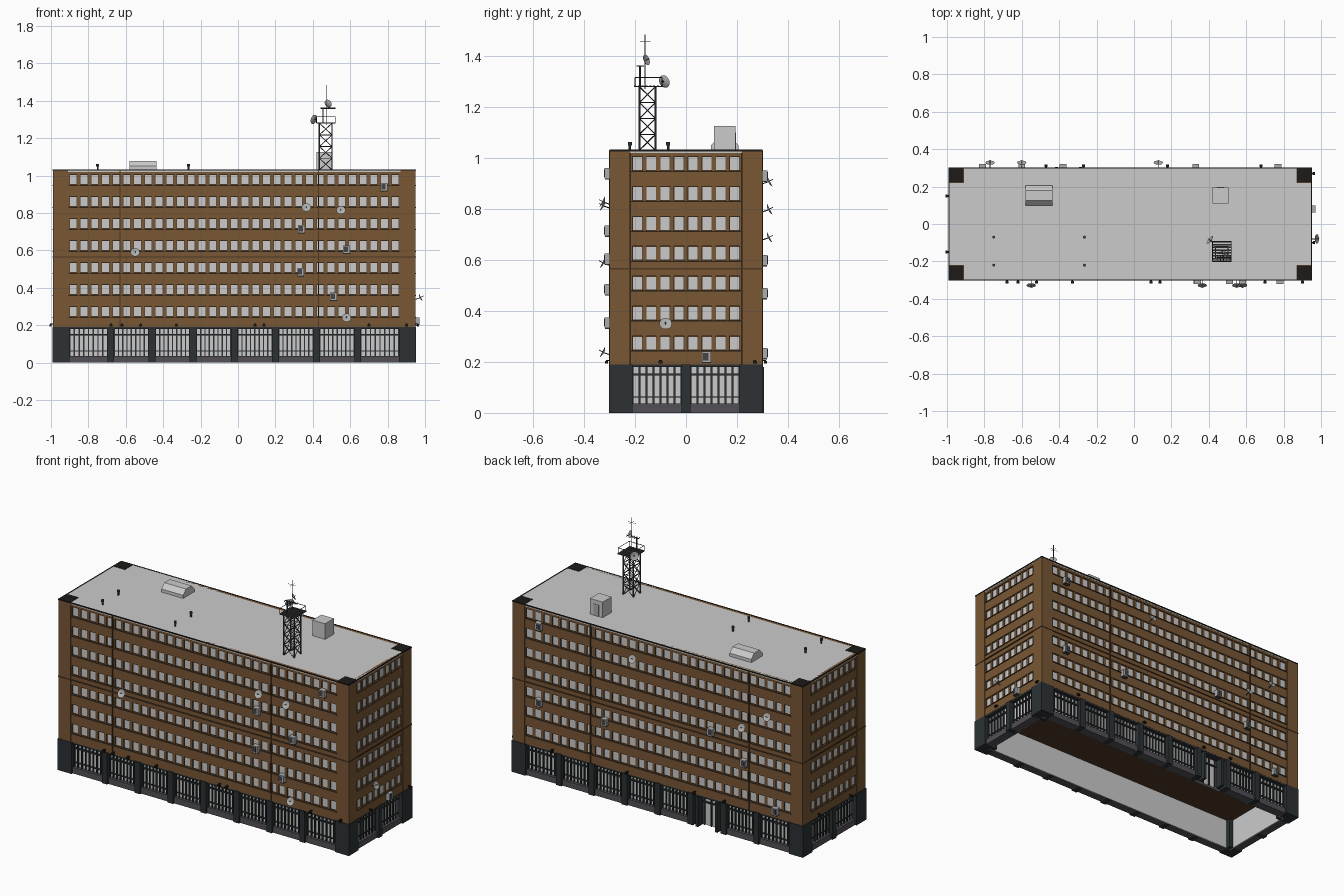
import bpy, bmesh, math
from mathutils import Vector, Matrix

if "Cube" in bpy.data.objects:
    bpy.data.objects.remove(bpy.data.objects["Cube"])

def mat(name, c):
    m = bpy.data.materials.new(name)
    m.diffuse_color = (*c, 1)
    m.use_nodes = True
    m.node_tree.nodes["Principled BSDF"].inputs["Base Color"].default_value = m.diffuse_color
    return m

BROWN = mat("brown_brick", (0.19, 0.095, 0.035))
DKBROWN = mat("dark_brown", (0.075, 0.04, 0.018))
DARK = mat("dark_stone", (0.025, 0.031, 0.034))
PLINTH = mat("plinth_grey", (0.085, 0.08, 0.09))
METAL = mat("dark_metal", (0.06, 0.06, 0.062))
PALE = mat("pale_grey", (0.42, 0.42, 0.42))
BLACK = mat("roof_black", (0.012, 0.011, 0.01))

parts = {}
def part(name, m=None):
    if name not in parts:
        parts[name] = (bmesh.new(), m)
    return parts[name][0]

def xf(org, rx, ry):
    return Matrix(((rx[0], ry[0], 0, org[0]), (rx[1], ry[1], 0, org[1]), (0, 0, 1, 0), (0, 0, 0, 1)))

# Each side: local x runs along the wall, local y outwards, z up
CX, HL, HW = -0.02, 0.97, 0.30
FRONT = xf((CX, -HW), (1, 0), (0, -1))
BACK = xf((CX, HW), (1, 0), (0, 1))
RIGHT = xf((CX + HL, 0), (0, 1), (1, 0))
LEFT = xf((CX - HL, 0), (0, 1), (-1, 0))
WORLD = Matrix.Identity(4)

def box(bm, x0, x1, y0, y1, z0, z1, M=WORLD):
    S = Matrix.Translation(((x0 + x1) / 2, (y0 + y1) / 2, (z0 + z1) / 2)) @ Matrix.Diagonal((x1 - x0, y1 - y0, z1 - z0, 1))
    r = bmesh.ops.create_cube(bm, size=1, matrix=M @ S)
    if M.determinant() < 0:
        bmesh.ops.reverse_faces(bm, faces=list({f for v in r['verts'] for f in v.link_faces}))

def rod(bm, a, b, r=0.003, n=6):
    a, b = Vector(a), Vector(b)
    d = b - a
    M = Matrix.Translation((a + b) / 2) @ d.to_track_quat('Z', 'Y').to_matrix().to_4x4()
    bmesh.ops.create_cone(bm, cap_ends=True, segments=n, radius1=r, radius2=r, depth=d.length, matrix=M)

def dish(bm, c, d, r=0.025, n=14):
    # shallow bowl with an outer and inner skin, plus feed arm
    c, d = Vector(c), Vector(d).normalized()
    M = Matrix.Translation(c) @ d.to_track_quat('Z', 'Y').to_matrix().to_4x4()
    prof = [(0.25, -0.28), (0.7, -0.16), (1, 0), (0.68, -0.1), (0.22, -0.2)]
    rings = [[bm.verts.new(M @ Vector((r * p * math.cos(2 * math.pi * i / n), r * p * math.sin(2 * math.pi * i / n), r * h)))
              for i in range(n)] for p, h in prof]
    for A, B in zip(rings, rings[1:]):
        for i in range(n):
            bm.faces.new((A[i], A[(i + 1) % n], B[(i + 1) % n], B[i]))
    bm.faces.new(rings[0][::-1])
    bm.faces.new(rings[-1])
    rod(bm, c - d * r * 0.2, c + d * r * 0.6, 0.0015, 4)

# Solid core, roof and hollow ground-floor room
box(part("upper_core", DKBROWN), CX - HL + .014, CX + HL - .014, -HW + .014, HW - .014, 0.19, 1.025)
box(part("roof"), CX - HL + .002, CX + HL - .002, -HW + .002, HW - .002, 1.02, 1.031)

ROWS = [0.273 + 0.1176 * i for i in range(7)]
WH = 0.025
def facade(M, half, corner, nwin, nbay, npane, door=None):
    zone = half - corner
    sp = part("spandrels", BROWN)
    edges = [0.19] + [e for z in ROWS for e in (z - WH - .006, z + WH + .003)] + [1.031]
    for z0, z1 in zip(edges[::2], edges[1::2]):
        box(sp, -zone, zone, -.02, -.003, z0, z1, M)
    pitch = 2 * zone / nwin
    for z in ROWS:
        box(part("window_sills", DKBROWN), -zone, zone, -.016, .001, z - WH - .009, z - WH - .004, M)
        for i in range(nwin + 1):
            u = -zone + pitch * i
            box(part("window_piers", BROWN), max(u - .008, -zone), min(u + .008, zone), -.016, -.006, z - WH - .01, z + WH + .01, M)
        for i in range(nwin):
            u = -zone + pitch * (i + .5)
            box(part("window_panes"), u - .018, u + .018, -.016, -.011, z - WH, z + WH, M)
            box(part("window_frames", METAL), u + .018, u + .021, -.016, -.008, z - WH, z + WH, M)
    # thin belt line at mid height
    box(part("belt_line", DKBROWN), -half, half, -.01, .002, 0.562, 0.568, M)
    # ground floor bays
    gz = half - 0.09
    bp = 2 * gz / nbay
    for i in range(nbay):
        a, b = -gz + bp * i, -gz + bp * (i + 1)
        if i:
            box(part("ground_columns", DARK), a - .018, a + .018, -.06, .003, 0, .19, M)
        a, b = a + .018 * (i > 0), b - .018 * (i < nbay - 1)
        bars = part("ground_mullions", DARK)
        box(bars, a, b, -.06, -.004, .18, .192, M)
        if i == door:
            # recessed entrance with double door
            box(part("entrance_door"), a, b, -.055, -.045, 0, .18, M)
            m = (a + b) / 2
            for u in (a + .01, m - .045, m, m + .045, b - .01):
                box(bars, u - .004, u + .004, -.05, -.038, 0, .18, M)
            box(bars, a, b, -.05, -.036, .135, .143, M)
            for s in (-1, 1):
                box(part("entrance_jambs", DARK), m + s * .065 - .008, m + s * .065 + .008, -.05, .006, 0, .18, M)
            continue
        box(part("ground_glass"), a, b, -.034, -.028, .03, .185, M)
        box(part("plinth", PLINTH), a, b, -.06, -.008, 0, .036, M)
        box(bars, a, b, -.03, -.018, .146, .154, M)
        box(bars, a, b, -.03, -.02, .06, .065, M)
        for k in range(npane + 1):
            u = a + (b - a) * k / npane
            box(bars, max(a, u - .0035), min(b, u + .0035), -.03, -.02, .036, .185, M)
    # inner lining of the hollow base
    box(part("inner_walls"), -half + .06, half - .06, -.064, -.058, 0, .2, M)

facade(FRONT, HL, .08, 31, 8, 8)
facade(BACK, HL, .08, 31, 8, 8, door=2)
facade(RIGHT, HW, .082, 8, 2, 7)
facade(LEFT, HW, .082, 8, 2, 7)
box(part("base_ceiling", DKBROWN), CX - HL + .06, CX + HL - .06, -HW + .06, HW - .06, .185, .195)

# Corner towers, dark bases and dark caps
for sx in (-1, 1):
    for sy in (-1, 1):
        def corner(bm, w, g, z0, z1):
            xs = sorted((CX + sx * (HL + g), CX + sx * (HL - w)))
            ys = sorted((sy * (HW + g), sy * (HW - w)))
            box(bm, *xs, *ys, z0, z1)
        corner(part("corner_piers", BROWN), .081, 0, .188, 1.032)
        corner(part("corner_bases", DARK), .09, .003, 0, .19)
        corner(part("corner_caps", BLACK), .079, -.002, 1.03, 1.0335)

# Roof edge trim and downpipes
for M, h in ((FRONT, HL), (BACK, HL), (RIGHT, HW), (LEFT, HW)):
    box(part("roof_edge", BLACK), -h, h, -.004, .001, 1.026, 1.033, M)
for M in (FRONT, BACK):
    for x in (-.63, .43):
        box(part("downpipes", DKBROWN), x - CX - .003, x - CX + .003, -.014, .002, .19, 1.03, M)

# Satellite dishes on the walls: side, along, height
def wall_dish(M, u, z):
    bm = part("wall_dishes", PALE)
    R = M.to_3x3()
    dish(bm, M @ Vector((u, .028, z)), R @ Vector((0, 1, .5)))
    rod(part("dish_brackets", METAL), M @ Vector((u, -.012, z - .015)), M @ Vector((u, .022, z - .004)), .002)
for x, z in ((.365, .83), (.55, .815), (-.55, .59), (.58, .24)):
    wall_dish(FRONT, x - CX, z)
for x, z in ((.13, .91), (-.77, .80), (-.6, .69)):
    wall_dish(BACK, x - CX, z)
wall_dish(RIGHT, -.08, .35)

# Air conditioners
def aircon(M, u, z):
    box(part("air_conditioners", PALE), u - .018, u + .018, -.01, .02, z - .02, z + .02, M)
    box(part("aircon_grilles", METAL), u - .014, u + .008, .019, .0215, z - .015, z + .015, M)
    box(part("aircon_grilles", METAL), u - .018, u + .018, -.01, .018, z - .025, z - .02, M)
for x, z in ((.78, .94), (.34, .715), (.58, .605), (.335, .485), (.51, .355)):
    aircon(FRONT, x - CX, z)
for x, z in ((.77, .47), (.33, .47), (-.38, .60), (-.6, .47), (-.81, .235), (.77, .93)):
    aircon(BACK, x - CX, z)
aircon(RIGHT, .08, .22)

# Small lamps above the ground floor
for M, us in ((FRONT, (-.66, -.6, -.5, -.31, .11, .16, .72, .92)), (BACK, (-.45, -.25, .2, .7)),
              (RIGHT, (-.1, .27)), (LEFT, (-.15, .15))):
    for u in us:
        box(part("wall_lamps", BLACK), u - .005, u + .005, -.005, .014, .203, .208, M)
        box(part("wall_lamps", BLACK), u - .008, u + .008, .006, .018, .194, .204, M)

# Roof hut, skylight with sloped sides, and vents
box(part("roof_hut"), .42, .505, .11, .195, 1.03, 1.125)
box(part("roof_hut_door", PALE), .445, .48, .194, .197, 1.03, 1.1)
sky = part("roof_skylight")
prof = [(.098, 1.03), (.205, 1.03), (.205, 1.05), (.178, 1.078), (.125, 1.078), (.098, 1.05)]
ends = [[sky.verts.new((x, y, z)) for y, z in prof] for x in (-.58, -.435)]
sky.faces.new(ends[0][::-1])
sky.faces.new(ends[1])
for i in range(6):
    j = (i + 1) % 6
    sky.faces.new((ends[0][i], ends[0][j], ends[1][j], ends[1][i]))
for x in (-.75, -.265):
    for y in (-.07, -.22):
        rod(part("roof_vents", METAL), (x, y, 1.03), (x, y, 1.052), .005, 8)
        rod(part("roof_vents", METAL), (x, y, 1.048), (x, y, 1.062), .008, 8)

# Lattice tower
t = part("tower_lattice", METAL)
X0, X1, Y0, Y1, Z0, Z1 = .435, .503, -.183, -.12, 1.03, 1.28
ring = [(X0, Y0), (X1, Y0), (X1, Y1), (X0, Y1)]
for i in range(4):
    p, q = ring[i], ring[(i + 1) % 4]
    rod(t, (*p, Z0), (*p, Z1), .004)
    for k in range(4):
        a, b = Z0 + (Z1 - Z0) * k / 4, Z0 + (Z1 - Z0) * (k + 1) / 4
        rod(t, (*p, a), (*q, b), .0022, 4)
        rod(t, (*q, a), (*p, b), .0022, 4)
        rod(t, (*p, b), (*q, b), .0022, 4)
# Grated platform with railing
pf = part("tower_platform", METAL)
PX0, PX1, PY0, PY1 = .42, .52, -.2, -.095
for k in range(8):
    y = PY0 + (PY1 - PY0) * k / 7
    box(pf, PX0, PX1, y - .004, y + .004, 1.278, 1.285)
deck = [(PX0, PY0), (PX1, PY0), (PX1, PY1), (PX0, PY1)]
for i in range(4):
    p, q = deck[i], deck[(i + 1) % 4]
    rod(pf, (*p, 1.28), (*p, 1.316), .002, 4)
    for z in (1.281, 1.315):
        rod(pf, (*p, z), (*q, z), .002, 4)
# Mast, aerials and tower dishes
a = part("tower_aerials", METAL)
rod(a, (.475, -.16, 1.27), (.475, -.16, 1.485), .002)
rod(a, (.455, -.18, 1.28), (.455, -.18, 1.36), .004)
rod(a, (.44, -.18, 1.36), (.522, -.18, 1.36), .003)
for k in range(5):
    x = .445 + k * .017
    rod(a, (x, -.195, 1.36), (x, -.165, 1.36), .002, 4)
for d in ((.028, 0), (0, .02)):
    rod(a, (.475 - d[0], -.16 - d[1], 1.455), (.475 + d[0], -.16 + d[1], 1.455), .001, 4)
td = part("tower_dishes", PALE)
dish(td, (.405, -.085, 1.30), (-.7, .55, .25), .026)
dish(td, (.482, -.155, 1.385), (.5, .75, .3), .022)
rod(a, (.42, -.095, 1.30), (.408, -.088, 1.30), .004)

# Turn the collected parts into objects
for name, (bm, m) in parts.items():
    bmesh.ops.recalc_face_normals(bm, faces=bm.faces)
    me = bpy.data.meshes.new(name)
    bm.to_mesh(me)
    bm.free()
    if m:
        me.materials.append(m)
    bpy.context.collection.objects.link(bpy.data.objects.new(name, me))
